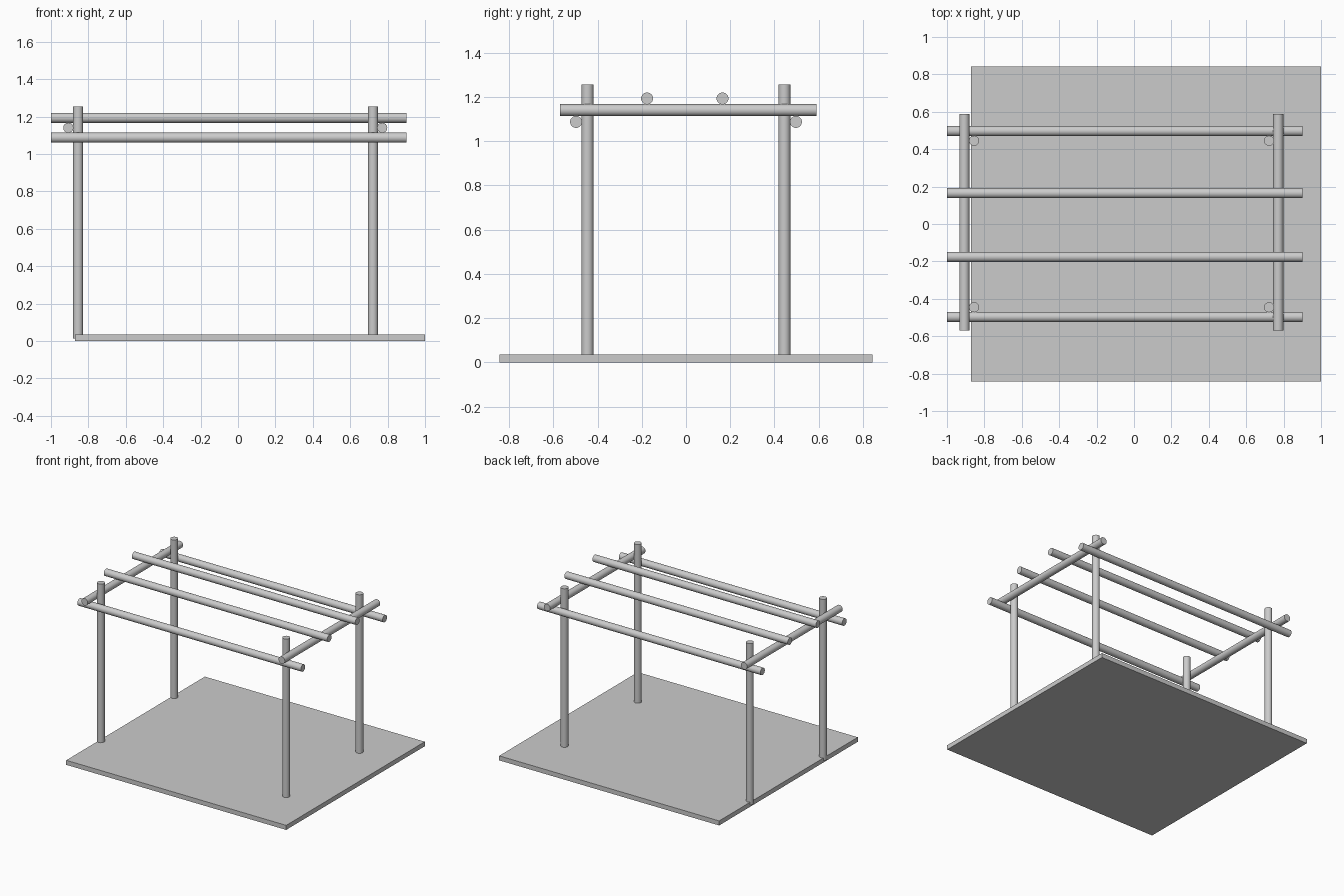
import bpy
from math import pi

if "Cube" in bpy.data.objects:
    bpy.data.objects.remove(bpy.data.objects["Cube"])

R = 0.027  # shared pole radius


def pole(name, axis, start, end, a, b):
    """Round pole along an axis; a, b are its positions on the other two axes."""
    mid = (start + end) / 2
    loc, rot = {
        "x": ((mid, a, b), (0, pi / 2, 0)),
        "y": ((a, mid, b), (pi / 2, 0, 0)),
        "z": ((a, b, mid), (0, 0, 0)),
    }[axis]
    bpy.ops.mesh.primitive_cylinder_add(vertices=32, radius=R, depth=end - start,
                                        location=loc, rotation=rot)
    bpy.context.object.name = name
    bpy.ops.object.shade_smooth_by_angle()


# Ground slab, offset towards the right
bpy.ops.mesh.primitive_cube_add(size=1, location=(0.064, 0, 0.0175))
slab = bpy.context.object
slab.name = "base_slab"
slab.scale = (1.872, 1.685, 0.035)

for side, post_x, beam_x in (("left", -0.855, -0.907), ("right", 0.722, 0.771)):
    # Corner posts
    for end, y in (("front", -0.445), ("back", 0.445)):
        pole(f"{end}_{side}_post", "z", 0.013, 1.255, post_x, y)
    # Cross beam outside the posts
    pole(f"{side}_cross_beam", "y", -0.57, 0.589, beam_x, 1.14)

# Long beams: outer pair under the cross beams, inner pair resting on top
for name, y, z in (("front_beam", -0.497, 1.087), ("back_beam", 0.497, 1.087),
                   ("front_rafter", -0.176, 1.193), ("back_rafter", 0.165, 1.193)):
    pole(name, "x", -1.0, 0.901, y, z)
